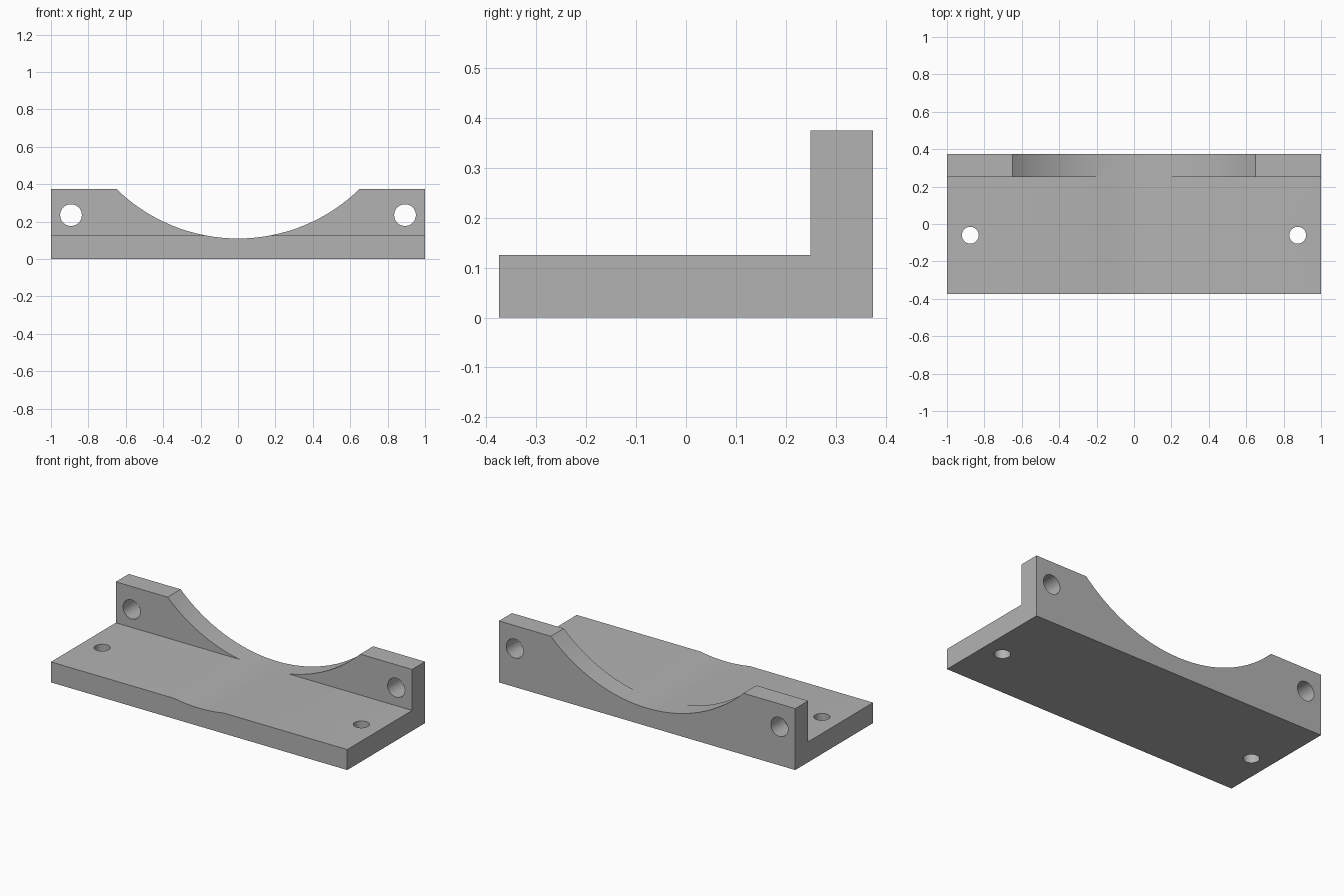
import bpy, bmesh
from math import radians

cube = bpy.data.objects.get("Cube")
if cube:
    bpy.data.objects.remove(cube, do_unlink=True)

# Single grey material
grey = bpy.data.materials.new("plain grey")
grey.use_nodes = True
colour = (0.45, 0.45, 0.45, 1)
grey.diffuse_color = colour
grey.node_tree.nodes["Principled BSDF"].inputs["Base Color"].default_value = colour

LENGTH, HALF_DEPTH, HEIGHT, THICK = 2.0, 0.375, 0.375, 0.125

# L-shaped bracket body: side profile swept along x
profile = [(-HALF_DEPTH, 0), (HALF_DEPTH, 0), (HALF_DEPTH, HEIGHT),
           (HALF_DEPTH - THICK, HEIGHT), (HALF_DEPTH - THICK, THICK),
           (-HALF_DEPTH, THICK)]
bm = bmesh.new()
face = bm.faces.new([bm.verts.new((-LENGTH / 2, y, z)) for y, z in profile])
swept = bmesh.ops.extrude_face_region(bm, geom=[face])["geom"]
bmesh.ops.translate(bm, vec=(LENGTH, 0, 0),
                    verts=[v for v in swept if isinstance(v, bmesh.types.BMVert)])
bmesh.ops.recalc_face_normals(bm, faces=bm.faces)
mesh = bpy.data.meshes.new("bracket")
bm.to_mesh(mesh)
bm.free()
bracket = bpy.data.objects.new("bracket", mesh)
bpy.context.collection.objects.link(bracket)
mesh.materials.append(grey)


def cut_round(location, radius, along_y, sides):
    """Cut a cylinder out of the bracket, along y or along z."""
    bpy.ops.mesh.primitive_cylinder_add(
        vertices=sides, radius=radius, depth=1.2, location=location,
        rotation=(radians(90) if along_y else 0, 0, 0))
    cutter = bpy.context.object
    cutter.name = "round_cutter"
    cutter.hide_render = True
    cutter.data.materials.append(grey)
    cut = bracket.modifiers.new("cut", "BOOLEAN")
    cut.operation, cut.solver, cut.object = "DIFFERENCE", "EXACT", cutter
    bpy.ops.object.select_all(action="DESELECT")
    bpy.context.view_layer.objects.active = bracket
    bracket.select_set(True)
    bpy.ops.object.modifier_apply(modifier=cut.name)
    bpy.data.objects.remove(cutter, do_unlink=True)


# Wide cradle arc through the back wall and the middle of the base
CRADLE_RADIUS = 0.93
cut_round((0, 0, 0.11 + CRADLE_RADIUS), CRADLE_RADIUS, True, 128)

# Screw holes through the wall and the base, on both sides
for side in (-1, 1):
    cut_round((side * 0.893, 0.3, 0.235), 0.058, True, 40)
    cut_round((side * 0.875, -0.06, 0.1), 0.045, False, 40)

bpy.ops.object.shade_smooth_by_angle(angle=radians(20))
